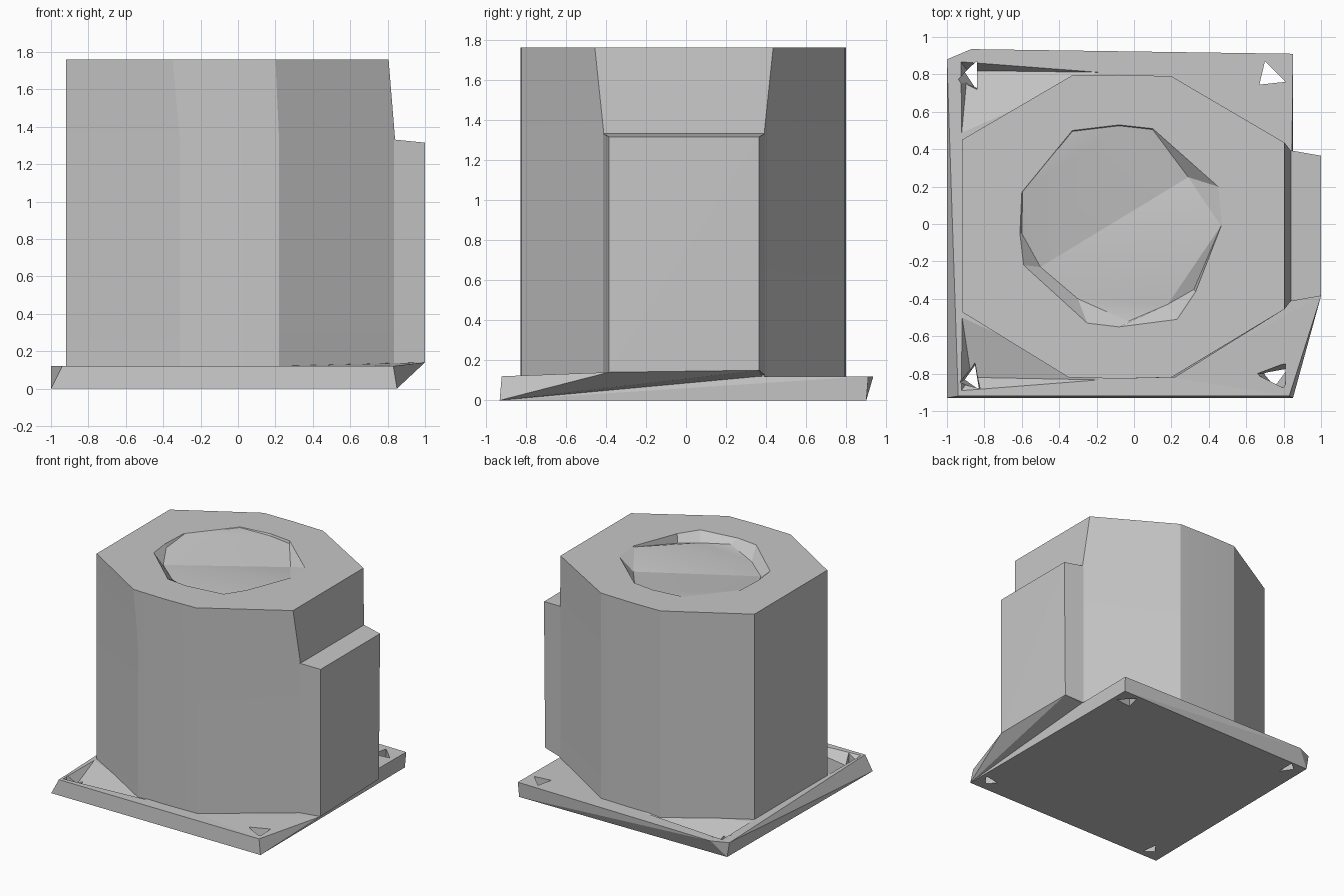
import bpy, bmesh, math

cube = bpy.data.objects.get("Cube")
if cube:
    bpy.data.objects.remove(cube)

GREY = (0.57, 0.57, 0.57, 1)
mat = bpy.data.materials.new("plain grey")
mat.use_nodes = True
mat.diffuse_color = GREY
mat.node_tree.nodes["Principled BSDF"].inputs["Base Color"].default_value = GREY


def finish(name, bm):
    bmesh.ops.recalc_face_normals(bm, faces=bm.faces)
    mesh = bpy.data.meshes.new(name)
    bm.to_mesh(mesh)
    bm.free()
    mesh.materials.append(mat)
    ob = bpy.data.objects.new(name, mesh)
    bpy.context.collection.objects.link(ob)
    return ob


def hull(name, points):
    bm = bmesh.new()
    for p in points:
        bm.verts.new(p)
    bmesh.ops.convex_hull(bm, input=bm.verts)
    bmesh.ops.dissolve_limit(bm, angle_limit=0.01, verts=bm.verts, edges=bm.edges)
    return finish(name, bm)


def at(z, outline):
    return [(x, y, z) for x, y in outline]


def bridge(bm, a, b):
    for i in range(len(a)):
        bm.faces.new((a[i - 1], a[i], b[i], b[i - 1]))


# Motor body: faceted wall that leans in above the side box
TOP = 1.76
top = [(.805, .435), (.2, .79), (-.08, .798), (-.33, .795), (-.92, .45),
       (-.92, -.47), (-.35, -.82), (-.08, -.827), (.2, -.82), (.805, -.455)]
low = list(top)
low[0], low[-1] = (.84, .39), (.84, -.41)
low[6], low[8] = (-.31, -.82), (.22, -.82)
bm = bmesh.new()
rings = [[bm.verts.new(p) for p in at(z, o)]
         for z, o in ((.1, low), (1.33, low), (TOP, top))]
bridge(bm, rings[0], rings[1])
bridge(bm, rings[1], rings[2])
bm.faces.new(rings[0])

# Shallow, uneven dish in the top
rim = [(.47, 0), (.45, .2), (.1, .51), (-.08, .53), (-.33, .5), (-.6, .17),
       (-.61, -.05), (-.59, -.22), (-.25, -.53), (-.08, -.55), (.23, -.51), (.33, -.36)]
rim_verts = [bm.verts.new(p) for p in at(TOP, rim)]
edges = [bm.edges.new((rim_verts[i - 1], rim_verts[i])) for i in range(len(rim))]
edges += [bm.edges.get((rings[2][i - 1], rings[2][i])) for i in range(len(top))]
bmesh.ops.triangle_fill(bm, edges=edges, use_beauty=True, normal=(0, 0, 1))
for f in [f for f in bm.faces if all(v in rim_verts for v in f.verts)]:
    bm.faces.remove(f)
floor = [(.465, -.01, 1.75), (.29, .25, 1.7), (.1, .505, 1.74), (-.08, .525, 1.745),
         (-.33, .495, 1.757), (-.595, .17, 1.757), (-.6, -.05, 1.73), (-.5, -.23, 1.69),
         (-.3, -.4, 1.69), (-.03, -.52, 1.71), (.18, -.43, 1.7), (.32, -.35, 1.69)]
floor_verts = [bm.verts.new(p) for p in floor]
bridge(bm, rim_verts, floor_verts)
halves = [bm.faces.new(floor_verts[:8]),
          bm.faces.new(floor_verts[7:] + floor_verts[:1])]
bmesh.ops.triangulate(bm, faces=halves)
body = finish("motor_body", bm)

# Terminal box on the side
hull("terminal_box", [
    (.8, -.42, .12), (.8, .4, .12), (1, -.385, .14), (.99, .365, .15),
    (.8, -.42, 1.335), (.8, .4, 1.335), (1, -.385, 1.315), (1, .365, 1.315)])

# Wedge joining the box underside to the plate corner
wedge = hull("corner_wedge", [
    (.85, -.93, 0), (.83, -.92, .12), (1, -.385, .14), (.99, .365, .15),
    (.84, .38, .12), (.2, -.82, .12)])

# Mounting plate with slanted edges
plate = hull("mounting_plate",
             at(0, [(-1, -.93), (.85, -.93), (.845, .9), (-.98, .88)]) +
             at(.12, [(-.94, -.92), (.83, -.92), (.85, .91), (-.87, .935), (-1, .88)]))

# Three-sided bolt holes, wider at the top on some corners
HOLES = [
    ([(.7, .87), (.81, .76), (.67, .745)], [(.7, .87), (.81, .76), (.67, .745)]),
    ([(-.9, .82), (-.84, .87), (-.84, .73)], [(-.95, .76), (-.84, .87), (-.84, .71)]),
    ([(-.9, -.83), (-.85, -.76), (-.83, -.88)], [(-.94, -.85), (-.85, -.72), (-.82, -.88)]),
    ([(.7, -.8), (.81, -.78), (.75, -.86)], [(.65, -.8), (.81, -.74), (.81, -.88)])]
cutters = [hull("hole_cutter", at(-.02, a) + at(.16, b)) for a, b in HOLES]

# Sunken corners sloping from the body foot down to the two left... holes
for s, tip in ((.97, (-.89, .82)), (-1, (-.87, -.82))):
    cutters.append(hull("dent_cutter", at(.13, [
        (-.925, .46 * s), (-.1, .835 * s), (-.93, .9 * s)]) + at(.04, [tip])))

# Cut the holes and dents, then drop the cutters
for target, tools in ((plate, cutters), (wedge, cutters[3:4])):
    for c in tools:
        mod = target.modifiers.new("corner_cut", 'BOOLEAN')
        mod.operation = 'DIFFERENCE'
        mod.solver = 'EXACT'
        mod.object = c
bpy.context.view_layer.update()
deps = bpy.context.evaluated_depsgraph_get()
for target in (plate, wedge):
    mesh = bpy.data.meshes.new_from_object(target.evaluated_get(deps))
    target.modifiers.clear()
    target.data = mesh
for c in cutters:
    bpy.data.objects.remove(c)

# Soften only the gentle facets of the wall
bpy.ops.object.select_all(action='DESELECT')
body.select_set(True)
bpy.context.view_layer.objects.active = body
bpy.ops.object.shade_smooth_by_angle(angle=math.radians(15))
